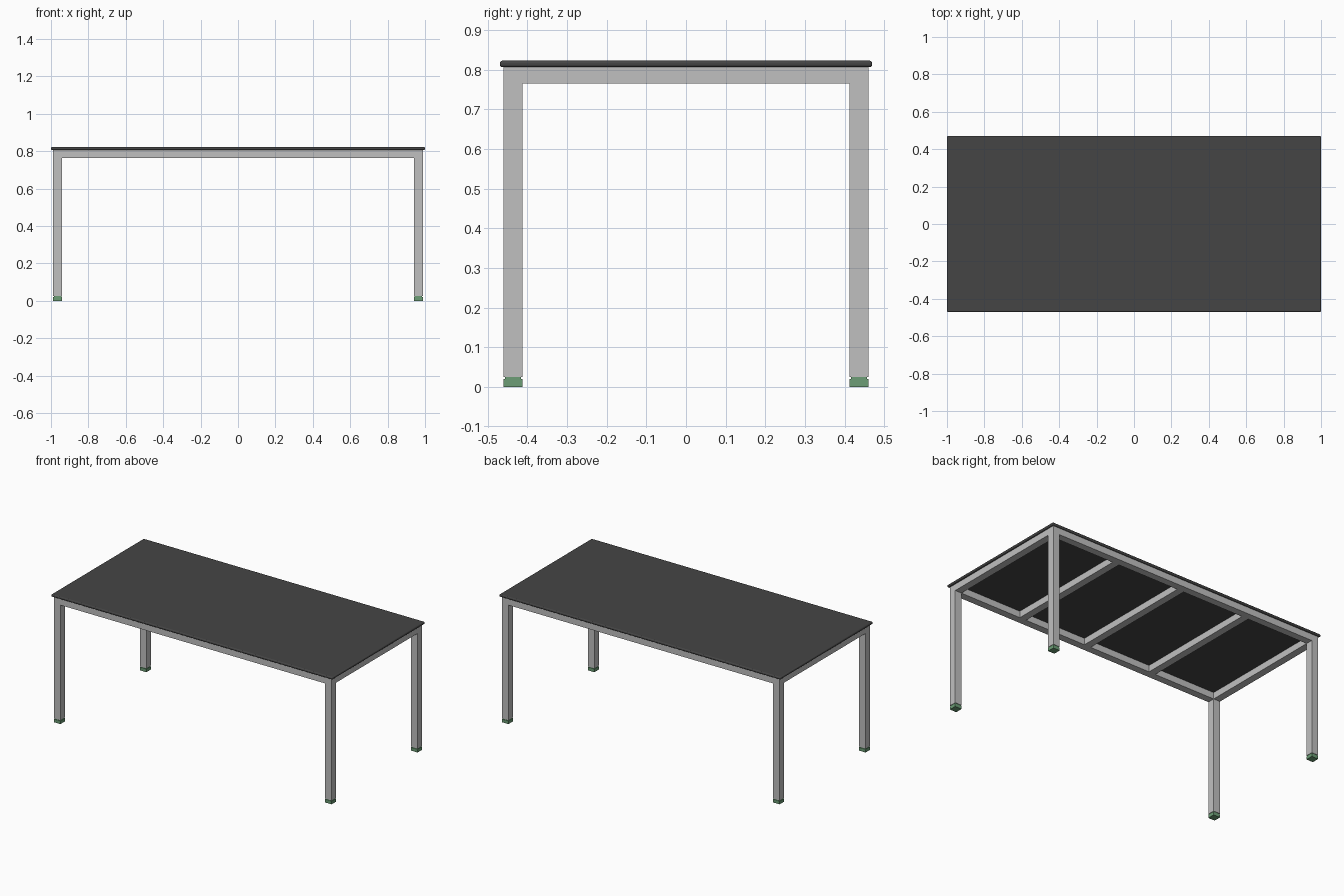
import bpy

cube = bpy.data.objects.get("Cube")
if cube:
    bpy.data.objects.remove(cube, do_unlink=True)


def material(name, rgb):
    mat = bpy.data.materials.new(name)
    mat.use_nodes = True
    color = (*rgb, 1.0)
    mat.diffuse_color = color
    mat.node_tree.nodes["Principled BSDF"].inputs["Base Color"].default_value = color
    return mat


charcoal = material("charcoal_top", (0.06, 0.06, 0.06))
steel = material("light_grey_metal", (0.53, 0.53, 0.53))
green = material("green_foot", (0.15, 0.34, 0.18))


def box(name, x, y, z, mat, bevel=0.0, segments=1):
    """Box spanning the given (low, high) range on each axis."""
    spans = (x, y, z)
    bpy.ops.mesh.primitive_cube_add(size=1, location=[sum(s) / 2 for s in spans])
    obj = bpy.context.object
    obj.name = name
    obj.scale = [s[1] - s[0] for s in spans]
    bpy.ops.object.transform_apply(location=False, rotation=False, scale=True)
    obj.data.materials.append(mat)
    if bevel:
        mod = obj.modifiers.new("rounded_edges", "BEVEL")
        mod.width = bevel
        mod.segments = segments
        bpy.ops.object.shade_smooth_by_angle()
    return obj


def span(center, width):
    return (center - width / 2, center + width / 2)


TUBE = 0.047                      # square tube width
LEG_X, LEG_Y = 0.9645, 0.4365     # leg centre lines
FOOT, NECK = 0.02, 0.025          # foot heights
RAIL, TOP, HEIGHT = 0.765, 0.807, 0.823
IN_X, IN_Y = LEG_X - TUBE / 2, LEG_Y - TUBE / 2

# Table top with rounded edges
box("table_top", (-1, 1), (-0.47, 0.47), (TOP, HEIGHT), charcoal, 0.006, 3)

# Legs with levelling feet
for side, sx in (("left", 1), ("right", -1)):
    for end, sy in (("front", -1), ("back", 1)):
        label = f"{end}_{side}"
        x, y = sx * LEG_X, sy * LEG_Y
        box(f"leg_{label}", span(x, TUBE), span(y, TUBE), (NECK, TOP), steel)
        box(f"foot_neck_{label}", span(x, TUBE - 0.006), span(y, TUBE - 0.006),
            (FOOT, NECK), green)
        box(f"foot_{label}", span(x, TUBE), span(y, TUBE), (0, FOOT), green)

# Long rails at front and back
for end, sy in (("front", -1), ("back", 1)):
    box(f"rail_{end}", (-IN_X, IN_X), span(sy * LEG_Y, TUBE), (RAIL, TOP), steel)

# Short rails at both ends
for side, sx in (("left", 1), ("right", -1)):
    box(f"rail_{side}", span(sx * LEG_X, TUBE), (-IN_Y, IN_Y), (RAIL, TOP), steel)

# Cross bars under the top
for i in (-1, 0, 1):
    box(f"cross_bar_{i + 2}", span(i * LEG_X / 2, TUBE), (-IN_Y, IN_Y), (RAIL, TOP), steel)
